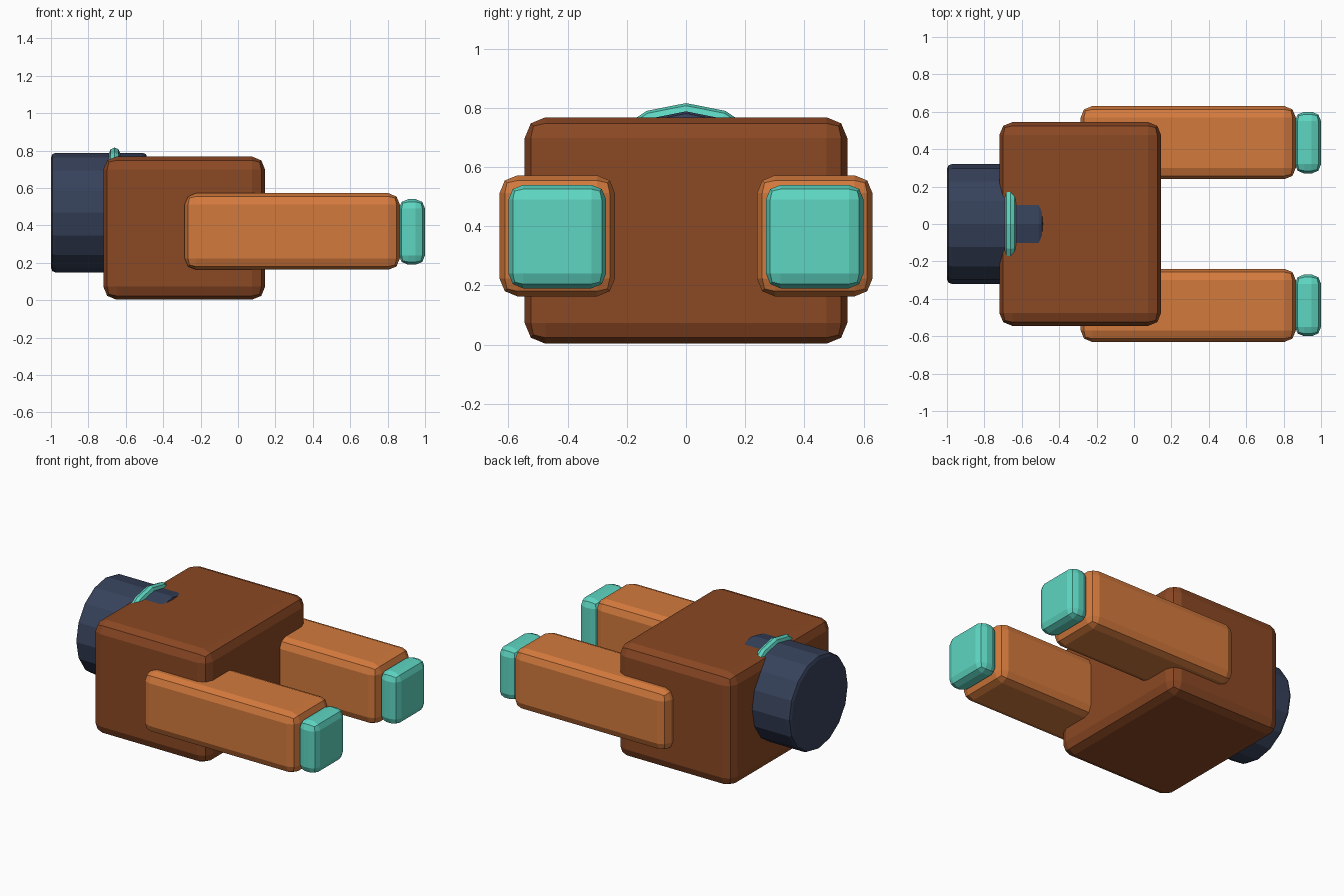
import bpy
from math import pi

cube = bpy.data.objects.get("Cube")
if cube:
    bpy.data.objects.remove(cube, do_unlink=True)


def material(name, rgb):
    """Flat material from an 8-bit sRGB colour."""
    lin = [((c / 255 + 0.055) / 1.055) ** 2.4 for c in rgb]
    mat = bpy.data.materials.new(name)
    mat.use_nodes = True
    mat.diffuse_color = (*lin, 1)
    mat.node_tree.nodes["Principled BSDF"].inputs["Base Color"].default_value = (*lin, 1)
    return mat


brown = material("brown", (139, 72, 36))
orange = material("orange", (212, 122, 61))
teal = material("teal", (94, 214, 194))
navy = material("dark_blue", (54, 65, 90))


def finish(name, mat, bevel=0):
    """Name and colour the active object, and round its sharp edges."""
    obj = bpy.context.object
    obj.name = name
    obj.data.materials.append(mat)
    if bevel:
        mod = obj.modifiers.new("rounded_edges", "BEVEL")
        mod.width = bevel
        mod.segments = 2
        mod.limit_method = "ANGLE"
        mod.angle_limit = pi / 6
    return obj


def box(name, low, high, mat, bevel):
    """Rounded box between two corners."""
    centre = [(a + b) / 2 for a, b in zip(low, high)]
    bpy.ops.mesh.primitive_cube_add(size=1, location=centre)
    bpy.context.object.scale = [b - a for a, b in zip(low, high)]
    bpy.ops.object.transform_apply(location=False, rotation=False, scale=True)
    return finish(name, mat, bevel)


# Main body
box("body", (-0.72, -0.545, 0.003), (0.145, 0.545, 0.768), brown, 0.07)

# Two prongs with coloured tips, mirrored across y
for side, label in ((-1, "front"), (1, "back")):
    y = side * 0.435
    box(label + "_prong", (-0.285, y - 0.195, 0.163), (0.865, y + 0.195, 0.572), orange, 0.06)
    box(label + "_prong_tip", (0.86, y - 0.165, 0.19), (1.0, y + 0.165, 0.54), teal, 0.05)

# Round barrel lying along x, partly sunk in the body
AXIS_Z = 0.468
bpy.ops.mesh.primitive_cylinder_add(vertices=16, radius=0.32, depth=0.515,
                                    location=(-0.7425, 0, AXIS_Z), rotation=(0, pi / 2, 0))
finish("barrel", navy, 0.025)

# Ring around the barrel
bpy.ops.mesh.primitive_torus_add(major_segments=16, minor_segments=8,
                                 major_radius=0.318, minor_radius=0.03,
                                 location=(-0.66, 0, AXIS_Z), rotation=(0, pi / 2, 0))
finish("barrel_ring", teal)
